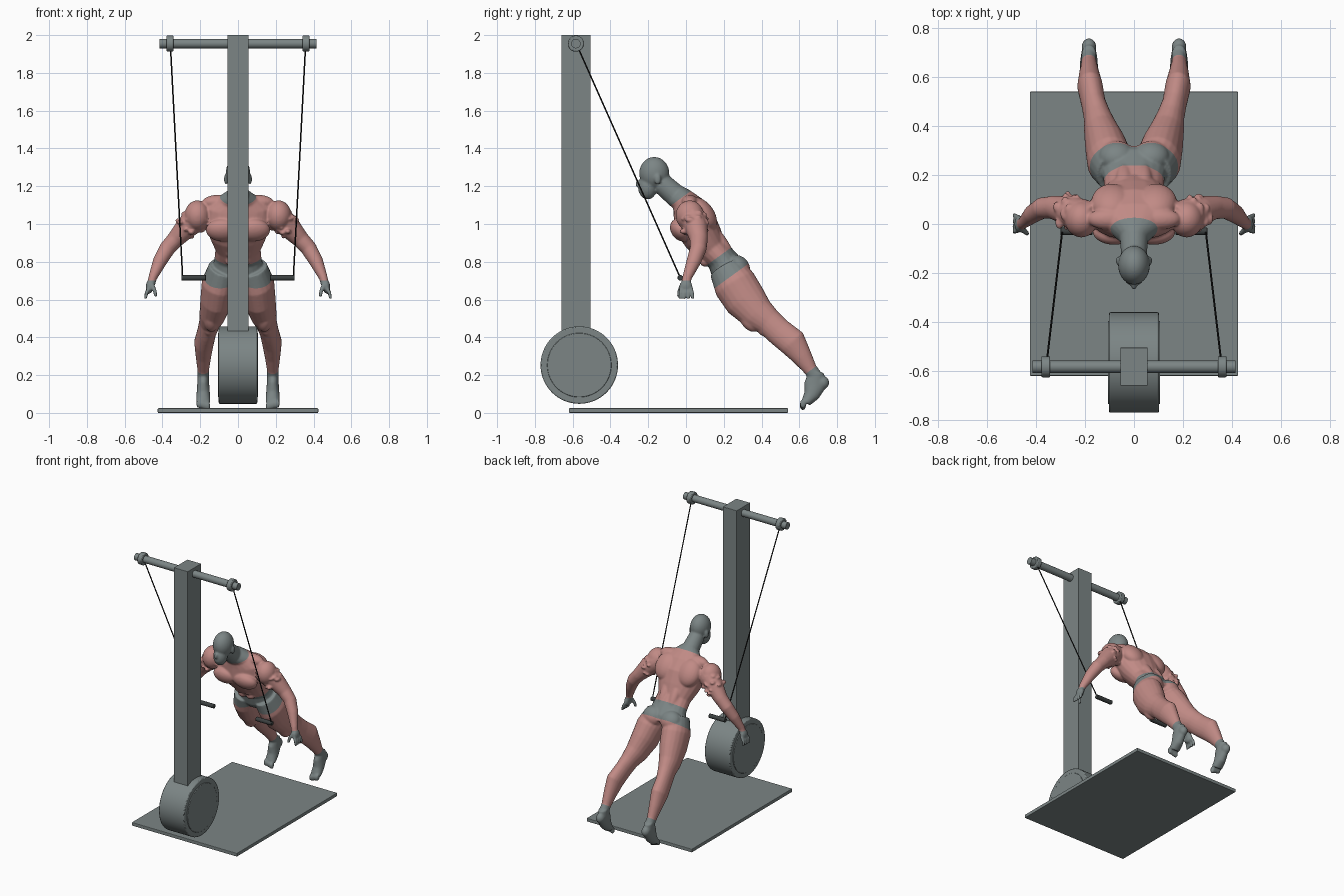
import bpy, bmesh, math, random
from mathutils import Matrix, Vector

if "Cube" in bpy.data.objects:
    bpy.data.objects.remove(bpy.data.objects["Cube"])
random.seed(4)


def make_material(name, color):
    mat = bpy.data.materials.new(name)
    mat.use_nodes = True
    mat.diffuse_color = (*color, 1)
    mat.node_tree.nodes["Principled BSDF"].inputs["Base Color"].default_value = (*color, 1)
    return mat


GREY = make_material("slate grey", (0.2, 0.235, 0.235))
SKIN = make_material("muscle pink", (0.53, 0.255, 0.235))
DARK = make_material("dark grip", (0.045, 0.052, 0.052))
BLACK = make_material("black cable", (0.01, 0.01, 0.01))


def finish(bm, name, mat, bevel=0):
    mesh = bpy.data.meshes.new(name)
    bm.to_mesh(mesh)
    bm.free()
    obj = bpy.data.objects.new(name, mesh)
    bpy.context.collection.objects.link(obj)
    mesh.materials.append(mat)
    bpy.ops.object.select_all(action="DESELECT")
    bpy.context.view_layer.objects.active = obj
    obj.select_set(True)
    if bevel:
        mod = obj.modifiers.new("bevel", "BEVEL")
        mod.width, mod.segments = bevel, 2
    return obj


def box(name, low, high, mat, bevel=0.004):
    low, high = Vector(low), Vector(high)
    bm = bmesh.new()
    place = Matrix.Translation((low + high) / 2) @ Matrix.Diagonal((*(high - low), 1))
    bmesh.ops.create_cube(bm, size=1, matrix=place)
    return finish(bm, name, mat, bevel)


def rod(name, start, end, radius, mat, sides=32, bevel=0):
    start, end = Vector(start), Vector(end)
    axis = end - start
    bm = bmesh.new()
    place = Matrix.Translation((start + end) / 2) @ axis.to_track_quat("Z", "Y").to_matrix().to_4x4()
    bmesh.ops.create_cone(bm, cap_ends=True, segments=sides, radius1=radius,
                          radius2=radius, depth=axis.length, matrix=place)
    obj = finish(bm, name, mat, bevel)
    bpy.ops.object.shade_smooth_by_angle(angle=math.radians(35))
    return obj


# Machine
box("base_plate", (-0.425, -0.62, 0), (0.425, 0.54, 0.025), GREY)
box("column", (-0.056, -0.66, 0.3), (0.056, -0.505, 2), GREY, 0.002)
rod("wheel_drum", (-0.102, -0.565, 0.253), (0.102, -0.565, 0.253), 0.205, GREY, 64, 0.006)
rod("wheel_cap", (-0.107, -0.565, 0.253), (0.107, -0.565, 0.253), 0.17, GREY, 64, 0.003)
rod("top_bar", (-0.415, -0.583, 1.955), (0.415, -0.583, 1.955), 0.025, GREY)
for side, label in ((1, "left"), (-1, "right")):
    rod(label + "_collar", (side * 0.342, -0.583, 1.955), (side * 0.378, -0.583, 1.955), 0.043, GREY, 32, 0.005)
    rod(label + "_cable", (side * 0.357, -0.57, 1.93), (side * 0.293, -0.03, 0.715), 0.004, BLACK, 8)
    rod(label + "_grip", (side * 0.17, -0.03, 0.715), (side * 0.3, -0.03, 0.715), 0.015, DARK, 20, 0.003)


# Figure helpers: ellipsoids and lofted limbs gathered in one mesh
body = bmesh.new()


def ball(center, radii):
    place = Matrix.Translation(center) @ Matrix.Diagonal((*radii, 1))
    bmesh.ops.create_uvsphere(body, u_segments=24, v_segments=16, radius=1, matrix=place)


def pair(center, radii):
    for side in (1, -1):
        ball((side * center[0], center[1], center[2]), radii)


def limb(stations, side=1, sides=20):
    """Loft ellipses: each station is x, y, z, half width, half depth."""
    centers = [Vector((side * s[0], s[1], s[2])) for s in stations]
    rings = []
    for i, station in enumerate(stations):
        along = (centers[min(i + 1, len(centers) - 1)] - centers[max(i - 1, 0)]).normalized()
        wide = (Vector((1, 0, 0)) - along * along.x).normalized()
        deep = along.cross(wide)
        angles = [math.tau * k / sides for k in range(sides)]
        rings.append([body.verts.new(centers[i] + wide * station[3] * math.cos(a)
                                     + deep * station[4] * math.sin(a)) for a in angles])
    for first, second in zip(rings, rings[1:]):
        for k in range(sides):
            n = (k + 1) % sides
            body.faces.new((first[k], first[n], second[n], second[k]))
    body.faces.new(rings[0])
    body.faces.new(rings[-1])


# Torso and legs are shaped upright, then leaned forward
limb([(0, 0.62, 0.44, 0.12, 0.09), (0, 0.625, 0.48, 0.14, 0.095), (0, 0.63, 0.55, 0.125, 0.08),
      (0, 0.62, 0.62, 0.12, 0.085), (0, 0.62, 0.7, 0.15, 0.105), (0, 0.63, 0.8, 0.185, 0.115),
      (0, 0.65, 0.88, 0.17, 0.085), (0, 0.645, 0.93, 0.1, 0.065), (0, 0.63, 0.97, 0.058, 0.06),
      (0, 0.61, 1.06, 0.052, 0.056)])
pair((0.08, 0.545, 0.8), (0.09, 0.05, 0.065))
pair((0.07, 0.675, 0.46), (0.075, 0.06, 0.07))
pair((0.09, 0.69, 0.8), (0.085, 0.06, 0.1))
pair((0.04, 0.68, 0.64), (0.035, 0.035, 0.13))
for row in range(3):
    pair((0.032, 0.55, 0.59 + 0.055 * row), (0.032, 0.025, 0.028))
leg = [(0.075, 0.62, 0.5, 0.08, 0.09), (0.1, 0.61, 0.4, 0.093, 0.115), (0.115, 0.605, 0.3, 0.085, 0.112),
       (0.135, 0.615, 0.2, 0.07, 0.092), (0.15, 0.637, 0.13, 0.056, 0.074), (0.165, 0.65, 0.06, 0.05, 0.073),
       (0.18, 0.675, -0.03, 0.052, 0.076), (0.183, 0.672, -0.12, 0.041, 0.054),
       (0.184, 0.668, -0.2, 0.031, 0.037), (0.184, 0.668, -0.25, 0.03, 0.037)]
for side in (1, -1):
    limb(leg, side)
pair((0.14, 0.56, 0.2), (0.04, 0.045, 0.07))
pair((0.152, 0.59, 0.115), (0.03, 0.03, 0.035))
LEAN = Matrix.Rotation(math.radians(36), 3, "X")
bmesh.ops.rotate(body, verts=body.verts, cent=(0, 0, 0), matrix=LEAN)

# Head
ball((0, -0.168, 1.268), (0.065, 0.08, 0.087))
ball((0, -0.203, 1.195), (0.046, 0.05, 0.065))
ball((0, -0.25, 1.212), (0.012, 0.018, 0.02))
ball((0, -0.238, 1.172), (0.024, 0.014, 0.01))
pair((0.064, -0.15, 1.237), (0.01, 0.018, 0.028))

# Shoulders, arms, hands and feet
arm = [(0.17, 0.02, 1.06, 0.06, 0.065), (0.22, 0.035, 1.03, 0.07, 0.07), (0.275, 0.055, 0.98, 0.06, 0.06),
       (0.33, 0.068, 0.92, 0.046, 0.048), (0.375, 0.065, 0.87, 0.043, 0.044), (0.415, 0.04, 0.8, 0.037, 0.038),
       (0.452, 0.005, 0.715, 0.023, 0.025), (0.46, 0, 0.68, 0.021, 0.026)]
pair((0.215, 0.02, 1.045), (0.068, 0.075, 0.08))
pair((0.1, 0.02, 1.115), (0.09, 0.045, 0.04))
for side in (1, -1):
    limb(arm, side)
    ball((side * 0.468, 0, 0.668), (0.02, 0.034, 0.036))
    for finger in range(4):
        y = finger * 0.021 - 0.03
        limb([(0.47, y * 0.8, 0.66, 0.011, 0.011), (0.485, y, 0.635, 0.01, 0.01),
              (0.49, y * 1.1, 0.603, 0.008, 0.008)], side, 10)
    limb([(0.457, -0.02, 0.68, 0.013, 0.013), (0.44, -0.035, 0.645, 0.011, 0.011),
          (0.435, -0.04, 0.615, 0.009, 0.009)], side, 10)
    limb([(0.184, 0.69, 0.215, 0.03, 0.04), (0.184, 0.685, 0.15, 0.032, 0.06),
          (0.184, 0.665, 0.095, 0.036, 0.042), (0.184, 0.635, 0.055, 0.038, 0.026)], side)
    ball((side * 0.184, 0.722, 0.16), (0.03, 0.036, 0.036))
    for toe in range(5):
        ball((side * (0.157 + 0.0135 * toe), 0.619, 0.037 + 0.003 * toe), (0.009, 0.017, 0.024))
    # Ragged ridges round the upper arm
    for ridge in range(26):
        angle = random.uniform(0, math.tau)
        spot = Vector((0.25, 0.045, 1)) + Vector((0.055, 0.01, -0.05)) * random.uniform(-0.6, 0.6)
        spot += (Vector((0.65, 0, 0.75)) * math.cos(angle) + Vector((0, 1, 0)) * math.sin(angle)) * 0.062
        size = random.uniform(0.01, 0.018)
        ball((side * spot.x, spot.y, spot.z), (size, size * 1.5, size * 0.8))

# Fuse the parts into one smooth skin
bmesh.ops.recalc_face_normals(body, faces=body.faces)
figure = finish(body, "figure", SKIN)
figure.data.materials.append(GREY)
remesh = figure.modifiers.new("fuse", "REMESH")
remesh.mode, remesh.voxel_size = "VOXEL", 0.006
soften = figure.modifiers.new("soften", "SMOOTH")
soften.factor, soften.iterations = 0.5, 4
for mod_name in ("fuse", "soften"):
    bpy.ops.object.modifier_apply(modifier=mod_name)

# Cut clean colour borders at collar, shorts, ankles and wrists
UP = LEAN @ Vector((0, 0, 1))
COLLAR, WAIST, HEM, ANKLE, WRIST = 0.935, 0.568, 0.445, -0.205, 0.7
bm = bmesh.new()
bm.from_mesh(figure.data)
cuts = [(UP * h, UP) for h in (COLLAR, WAIST, HEM, ANKLE)] + [(Vector((0, 0, WRIST)), Vector((0, 0, 1)))]
for point, normal in cuts:
    bmesh.ops.bisect_plane(bm, geom=bm.verts[:] + bm.edges[:] + bm.faces[:], plane_co=point, plane_no=normal)
for face in bm.faces:
    c = face.calc_center_median()
    height = c.dot(UP)
    shorts = HEM < height < WAIST and abs(c.x) < 0.25
    hand = abs(c.x) > 0.35 and c.z < WRIST
    face.material_index = int(height > COLLAR or height < ANKLE or shorts or hand)
    face.smooth = True
bm.to_mesh(figure.data)
bm.free()
